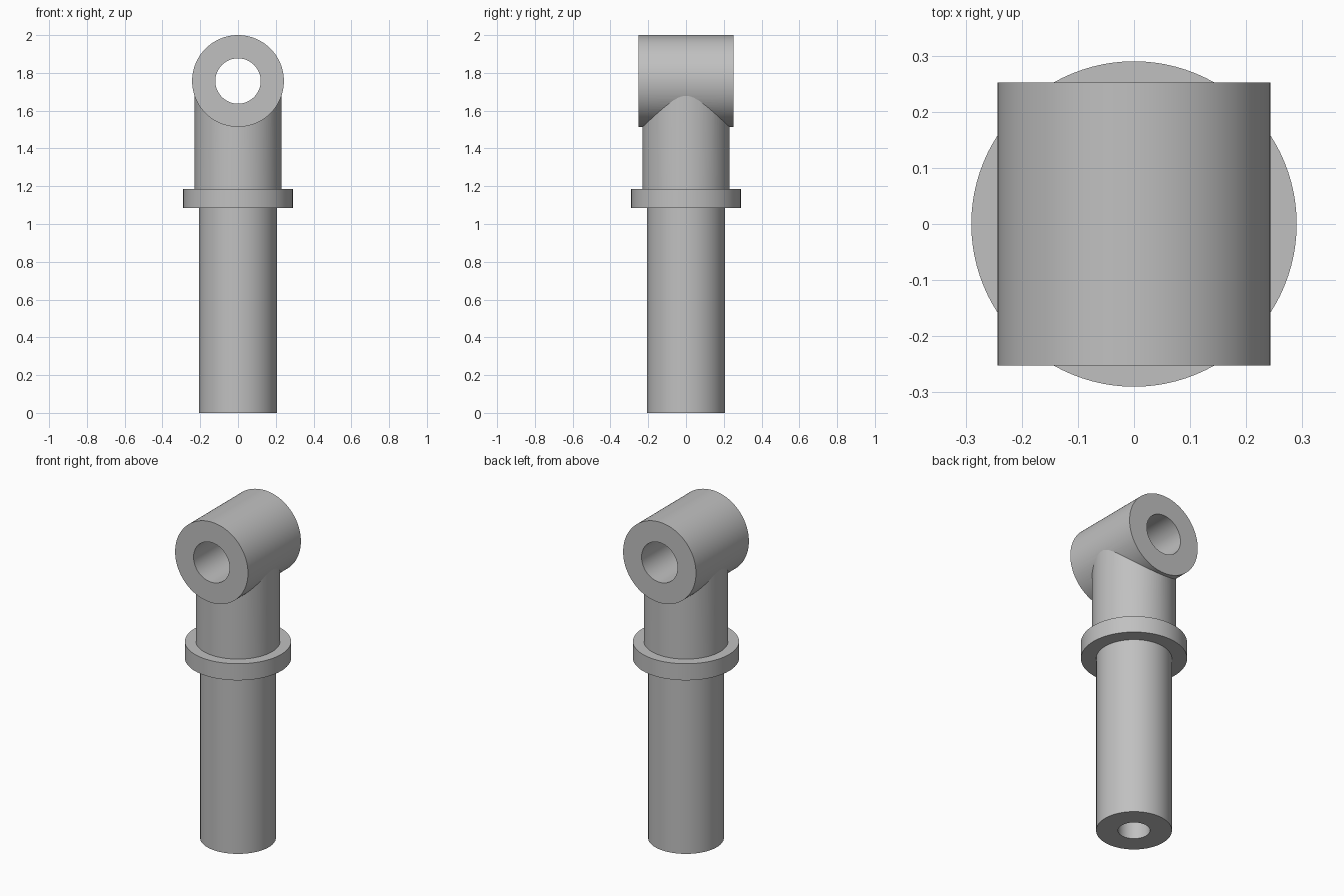
import bpy
import bmesh
import math

SEGMENTS = 96
EYE_Z = 1.757

if "Cube" in bpy.data.objects:
    bpy.data.objects.remove(bpy.data.objects["Cube"], do_unlink=True)

# Single bare-metal colour
steel = bpy.data.materials.new("grey_steel")
steel.use_nodes = True
colour = (0.53, 0.53, 0.53, 1)
steel.diffuse_color = colour
steel.node_tree.nodes["Principled BSDF"].inputs["Base Color"].default_value = colour


def lathe(name, profile):
    """Revolve an (r, z) profile, closed on the axis, about z."""
    bm = bmesh.new()
    verts = [bm.verts.new((r, 0, z)) for r, z in profile]
    edges = [bm.edges.new(pair) for pair in zip(verts, verts[1:])]
    bmesh.ops.spin(bm, geom=verts + edges, cent=(0, 0, 0), axis=(0, 0, 1),
                   angle=math.tau, steps=SEGMENTS)
    bmesh.ops.remove_doubles(bm, verts=bm.verts[:], dist=1e-5)
    bmesh.ops.recalc_face_normals(bm, faces=bm.faces[:])
    mesh = bpy.data.meshes.new(name)
    bm.to_mesh(mesh)
    bm.free()
    obj = bpy.data.objects.new(name, mesh)
    bpy.context.collection.objects.link(obj)
    mesh.materials.append(steel)
    return obj


def cross_cylinder(name, radius, length):
    """Cylinder along y through the eye centre."""
    bpy.ops.mesh.primitive_cylinder_add(vertices=SEGMENTS, radius=radius, depth=length,
                                        location=(0, 0, EYE_Z),
                                        rotation=(math.pi / 2, 0, 0))
    obj = bpy.context.object
    obj.name = name
    obj.data.materials.append(steel)
    return obj


def boolean(target, tool, operation):
    """Apply a boolean and discard the tool."""
    mod = target.modifiers.new(operation.lower(), 'BOOLEAN')
    mod.operation = operation
    mod.solver = 'EXACT'
    mod.object = tool
    tool.hide_render = True
    bpy.context.view_layer.objects.active = target
    bpy.ops.object.modifier_apply(modifier=mod.name)
    bpy.data.objects.remove(tool, do_unlink=True)


# Shaft with blind bore, collar and neck in one turned profile
body = lathe("eye_rod", [
    (0, 1.0), (0.088, 1.0), (0.088, 0), (0.207, 0),
    (0.207, 1.085), (0.29, 1.085), (0.29, 1.185),
    (0.23, 1.185), (0.23, EYE_Z), (0, EYE_Z),
])

# Cross eye joined to the neck, then bored through
boolean(body, cross_cylinder("eye_barrel", 0.243, 0.504), 'UNION')
boolean(body, cross_cylinder("pin_hole", 0.12, 0.8), 'DIFFERENCE')

# Smooth cylinders with crisp edges
bpy.ops.object.select_all(action='DESELECT')
body.select_set(True)
bpy.context.view_layer.objects.active = body
bpy.ops.object.shade_smooth_by_angle(angle=math.radians(20))
